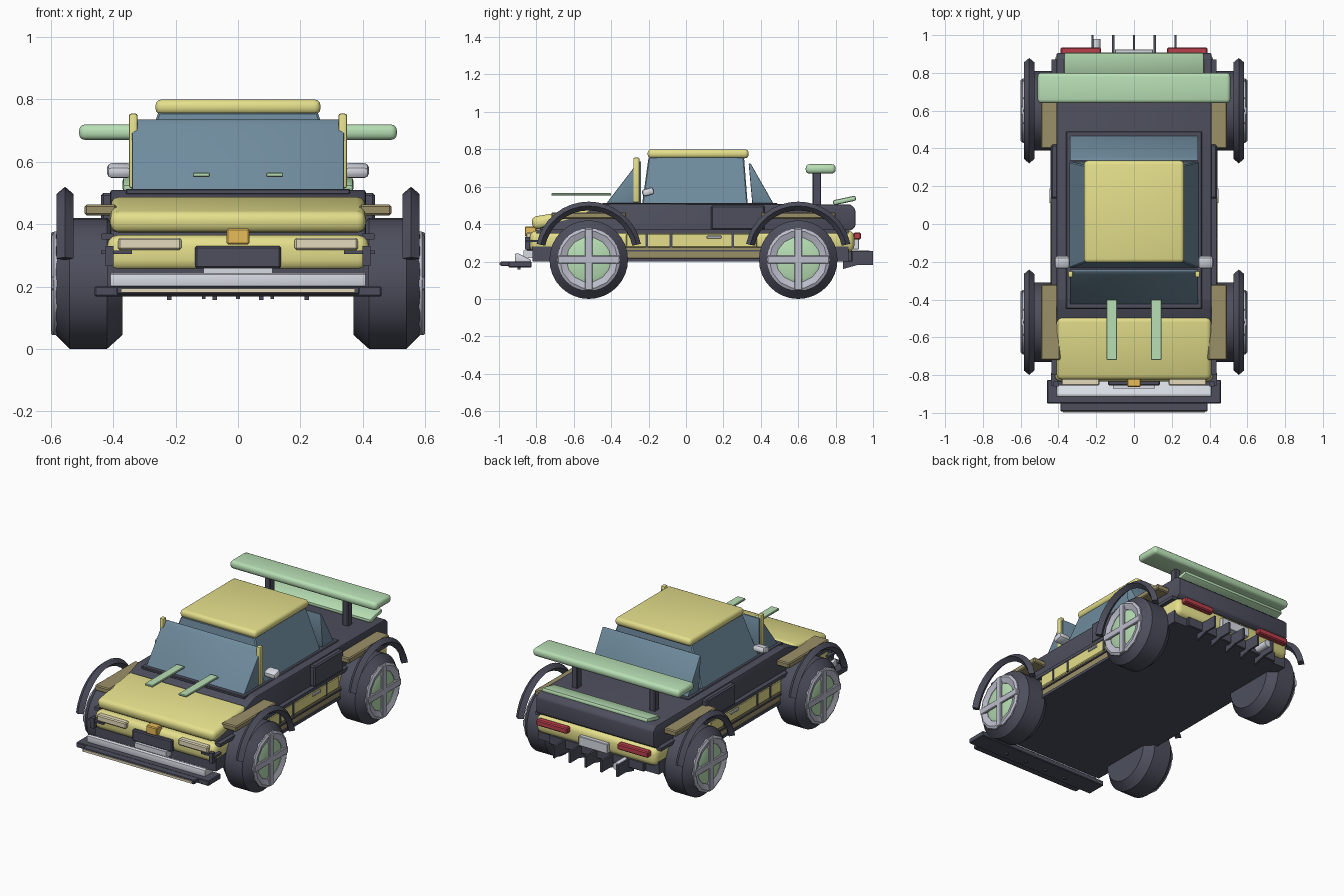
import bpy, bmesh
from math import sin, cos, pi, radians
from mathutils import Matrix, Vector

if "Cube" in bpy.data.objects:
    bpy.data.objects.remove(bpy.data.objects["Cube"])

COL = dict(dark=(.075, .078, .11), yellow=(.78, .74, .26), green=(.48, .74, .46), glass=(.16, .26, .34),
           tan=(.33, .28, .14), light=(.68, .71, .77), red=(.5, .05, .07), cream=(.78, .71, .5),
           amber=(.8, .5, .1), rim=(.5, .51, .6))
MAT = {}
for k, c in COL.items():
    MAT[k] = bpy.data.materials.new(k)
    MAT[k].diffuse_color = (*c, 1)


def finish(name, bm, mat):
    bmesh.ops.recalc_face_normals(bm, faces=bm.faces)
    me = bpy.data.meshes.new(name)
    bm.to_mesh(me)
    bm.free()
    me.materials.append(MAT[mat])
    ob = bpy.data.objects.new(name, me)
    bpy.context.collection.objects.link(ob)
    return ob


def bevel(bm, w, seg):
    if w:
        bmesh.ops.bevel(bm, geom=bm.edges[:], offset=w, segments=seg, affect='EDGES', profile=.5)


def box(name, mat, x, y, z, bev=0, seg=2, tilt=0, both=False):
    """Box from (min, max) ranges, tilted about x; both=True also builds the -x copy."""
    for s in ((1, -1) if both else (1,)):
        bm = bmesh.new()
        bmesh.ops.create_cube(bm, size=1)
        bmesh.ops.scale(bm, vec=(x[1] - x[0], y[1] - y[0], z[1] - z[0]), verts=bm.verts)
        bevel(bm, bev, seg)
        bmesh.ops.rotate(bm, matrix=Matrix.Rotation(radians(tilt), 3, 'X'), verts=bm.verts)
        bmesh.ops.translate(bm, vec=(s * sum(x) / 2, sum(y) / 2, sum(z) / 2), verts=bm.verts)
        finish(name + ('' if not both else '_right' if s > 0 else '_left'), bm, mat)


def profile(name, mat, pts, x0, x1, bev=0):
    """Side profile of (y, z) points extruded along x."""
    bm = bmesh.new()
    f = bm.faces.new([bm.verts.new((x0, *p)) for p in pts])
    r = bmesh.ops.extrude_face_region(bm, geom=[f])
    bmesh.ops.translate(bm, vec=(x1 - x0, 0, 0), verts=[v for v in r['geom'] if isinstance(v, bmesh.types.BMVert)])
    bevel(bm, bev, 2)
    return finish(name, bm, mat)


def sweep(name, mat, pts, s, cy, cz, n, a0=0, a1=360):
    """Closed (x, radius) profile turned about the axle at (cy, cz)."""
    bm = bmesh.new()
    full = a1 - a0 == 360
    rings = []
    for i in range(n if full else n + 1):
        a = radians(a0 + (a1 - a0) * i / n)
        rings.append([bm.verts.new((s * x, cy + r * cos(a), cz + r * sin(a))) for x, r in pts])
    m = len(pts)
    for i in range(n):
        p, q = rings[i], rings[(i + 1) % len(rings)]
        for j in range(m):
            k = (j + 1) % m
            bm.faces.new((p[j], p[k], q[k], q[j]))
    if not full:
        bm.faces.new(rings[0])
        bm.faces.new(rings[-1])
    return finish(name, bm, mat)


# Main body: dark floor, yellow lower shell, dark upper shell
box('floor_pan', 'dark', (-.42, .42), (-.82, .87), (.2, .28))
box('lower_body', 'yellow', (-.42, .42), (-.835, .9), (.25, .365), .035, 3)
profile('upper_body', 'dark', [(-.78, .345), (-.78, .38), (-.44, .5), (-.4, .51), (.88, .505), (.905, .48),
                               (.905, .385), (.88, .365)], -.41, .41, .008)
box('hood', 'yellow', (-.41, .41), (-.825, -.485), (.395, .465), .028, 3, 9)
box('hood_strip', 'green', (.09, .145), (-.72, -.4), (.552, .565), .003, 1, both=True)

# Sides: door panels, sills, seams, handles, intakes
box('belt_line', 'dark', (.40, .438), (-.8, .87), (.35, .37), both=True)
box('door_panel', 'yellow', (.40, .44), (-.32, .38), (.275, .35), .005, 1, both=True)
box('side_skirt', 'tan', (.40, .435), (-.36, .42), (.215, .278), .004, 1, both=True)
box('sill', 'dark', (.40, .44), (-.36, .42), (.2, .217), both=True)
box('sill_strip', 'dark', (.40, .442), (-.36, .42), (.254, .262), both=True)
for i, y in enumerate((-.21, -.08, .25)):
    box('door_seam_%d' % i, 'dark', (.42, .443), (y - .007, y + .007), (.275, .35), both=True)
box('door_handle', 'light', (.43, .448), (.11, .19), (.322, .338), .004, 1, both=True)
box('side_intake', 'dark', (.39, .44), (.135, .42), (.368, .5), .008, 1, both=True)

# Cabin: side glass block, sloped screens, posts, roof
bm = bmesh.new()
bmesh.ops.create_cube(bm, size=1)
for v in bm.verts:
    top, back = v.co.z > 0, v.co.y > 0
    v.co = Vector(((.255 if top else .345) * (1 if v.co.x > 0 else -1),
                   (.31 if top else .33) if back else (-.2 if top else -.235), .76 if top else .505))
bevel(bm, .006, 1)
finish('cabin_glass', bm, 'glass')
profile('windshield', 'glass', [(-.43, .505), (-.265, .72), (-.25, .735), (-.24, .735), (-.24, .505)], -.34, .34, .005)
profile('rear_window', 'glass', [(.355, .505), (.335, .725), (.345, .725), (.47, .505)], -.34, .34, .005)
box('cabin_base', 'dark', (-.36, .36), (-.45, .49), (.495, .513), .004, 1)
box('front_post', 'yellow', (.322, .35), (-.282, -.248), (.515, .755), .008, 2, both=True)
box('roof', 'yellow', (-.265, .265), (-.205, .335), (.752, .8), .02, 3)
box('side_mirror', 'light', (.34, .42), (-.235, -.17), (.552, .592), .015, 2, 15, both=True)

# Wheels with fender arches and fender tops
for fb, cy in (('front', -.52), ('rear', .6)):
    for sd, s in (('right', 1), ('left', -1)):
        n = fb + '_' + sd + '_'
        sweep(n + 'tire', 'dark', [(.37, .005), (.37, .165), (.42, .21), (.54, .21), (.585, .165), (.575, .14),
                                   (.575, .005)], s, cy, .21, 32)
        sweep(n + 'rim', 'rim', [(.565, .17), (.59, .17), (.598, .155), (.585, .12), (.565, .12)], s, cy, .21, 14)
        sweep(n + 'hub', 'green', [(.565, .002), (.565, .125), (.58, .125), (.59, .1), (.59, .002)], s, cy, .21, 24)
        for j, (w, h) in enumerate(((.165, .021), (.021, .165))):
            box(n + 'spoke_%d' % j, 'rim', sorted((s * .575, s * .6)), (cy - w, cy + w), (.21 - h, .21 + h), .004, 1)
        sweep(n + 'arch', 'dark', [(.528, .262), (.555, .285), (.582, .262), (.555, .238)],
              s, cy, .235, 16, 12, 168)
    box(fb + '_fender_top', 'tan', (.39, .492), (cy - .2, cy + .2), (.428, .463), .006, 1, both=True)
    box(fb + '_axle', 'dark', (-.38, .38), (cy - .03, cy + .03), (.2, .25))

# Nose: lamps, plate, latch, canards, bumper bar, splitter
box('headlamp', 'cream', (.182, .385), (-.855, -.81), (.317, .356), .006, 1, both=True)
box('front_plate', 'dark', (-.138, .138), (-.855, -.82), (.258, .33), .006, 1)
box('hood_latch', 'amber', (-.037, .037), (-.862, -.8), (.335, .386), .005, 1)
box('canard', 'dark', (.34, .44), (-.855, -.79), (.304, .316), both=True)
box('nose_fin', 'dark', (.4, .425), (-.86, -.835), (.265, .33), both=True)
profile('bumper_bar', 'light', [(-.915, .24), (-.9, .245), (-.83, .21), (-.83, .2), (-.915, .2)], -.41, .41, .004)
box('bumper_mount', 'light', (-.11, .11), (-.87, -.82), (.22, .26))
box('splitter', 'dark', (-.46, .46), (-.95, -.825), (.168, .2), .004, 1)
box('splitter_lip', 'dark', (-.39, .39), (-.992, -.945), (.175, .2), .004, 1)
box('splitter_trim', 'cream', (-.375, .375), (-.997, -.985), (.18, .194))
for i, x in enumerate((-.22, -.075, .075, .22)):
    box('splitter_bolt_%d' % i, 'dark', (x - .007, x + .007), (-.9, -.886), (.156, .17))

# Tail: lamps, plate, diffuser fins, exhaust, lip and wing
box('tail_lamp', 'red', (.175, .388), (.895, .935), (.318, .355), .006, 1, both=True)
box('rear_plate', 'light', (-.1, .1), (.89, .925), (.265, .325), .003, 1)
box('diffuser_base', 'dark', (-.33, .33), (.8, .89), (.2, .26), .004, 1)
for i in range(5):
    x = -.22 + .11 * i
    profile('diffuser_fin_%d' % i, 'dark', [(.84, .16), (.92, .182), (1, .182), (1, .255), (.84, .255)],
            x - .006, x + .006)
bm = bmesh.new()
bmesh.ops.create_cone(bm, cap_ends=True, segments=16, radius1=.023, radius2=.023, depth=.14,
                      matrix=Matrix.Translation((-.2, .91, .235)) @ Matrix.Rotation(pi / 2, 4, 'X'))
finish('exhaust', bm, 'light')
box('lip_spoiler', 'green', (-.37, .37), (.785, .91), (.513, .54), .011, 2, 12)
box('wing_strut', 'dark', (.25, .29), (.677, .723), (.5, .68), .005, 1, both=True)
box('rear_wing', 'green', (-.51, .51), (.64, .8), (.67, .72), .02, 3)

# Smooth the rounded bevels while keeping edges sharp
for ob in bpy.context.collection.objects:
    ob.select_set(True)
bpy.context.view_layer.objects.active = ob
bpy.ops.object.shade_smooth_by_angle(angle=radians(32))

for m in bpy.data.materials:
    if m.users and not m.is_grease_pencil:
        m.use_nodes = True
        m.node_tree.nodes["Principled BSDF"].inputs["Base Color"].default_value = m.diffuse_color
